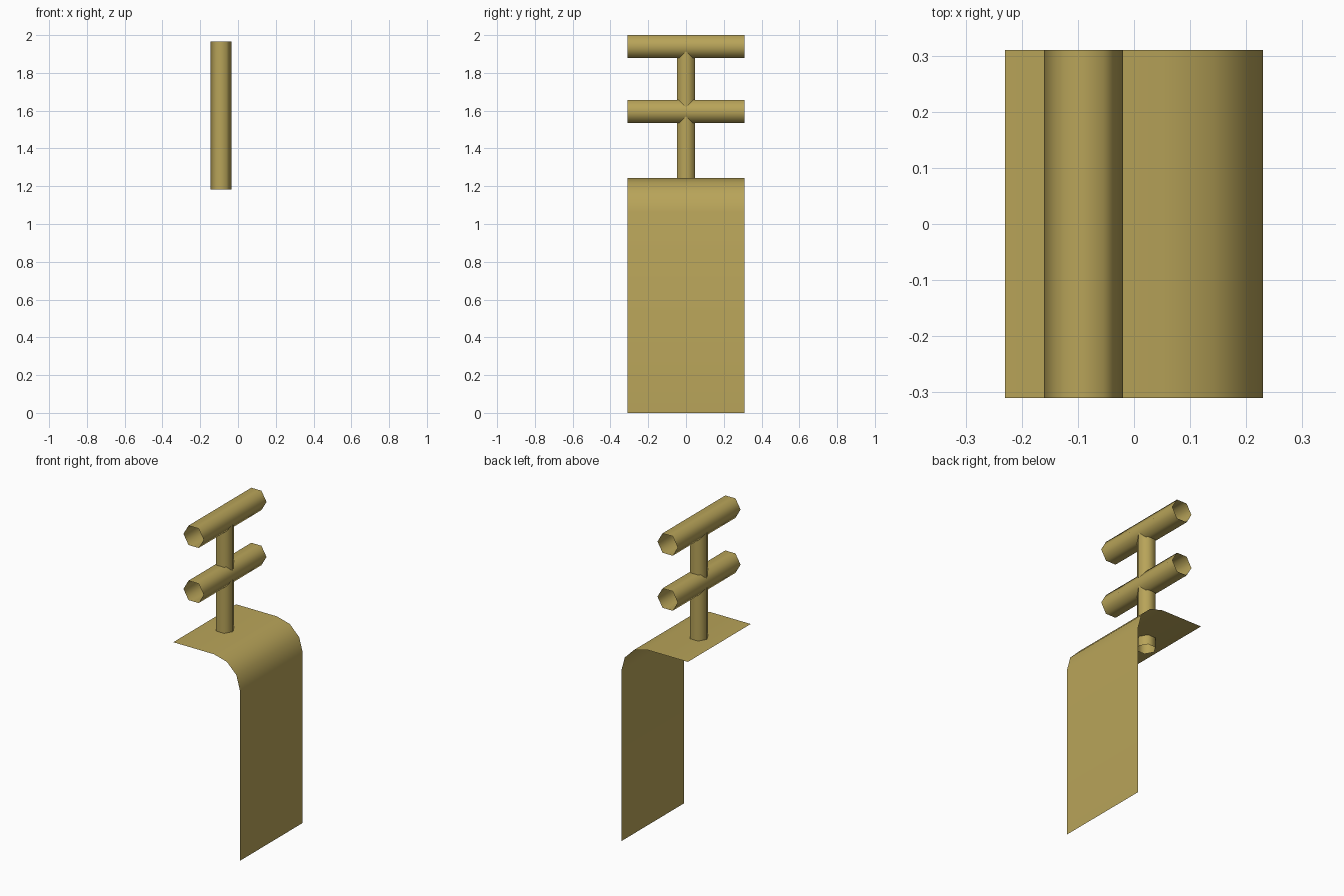
import bpy
import bmesh
from math import sin, cos, radians
from mathutils import Vector

cube = bpy.data.objects.get("Cube")
if cube:
    bpy.data.objects.remove(cube, do_unlink=True)

BRASS = (0.48, 0.37, 0.10, 1.0)
brass = bpy.data.materials.new("aged brass")
brass.use_nodes = True
brass.diffuse_color = BRASS
brass.node_tree.nodes["Principled BSDF"].inputs["Base Color"].default_value = BRASS


def sweep(name, profile, direction, closed):
    """Extrude a profile along a direction into a smooth, open-ended shell."""
    bm = bmesh.new()
    direction = Vector(direction)
    near = [bm.verts.new(p) for p in profile]
    far = [bm.verts.new(Vector(p) + direction) for p in profile]
    count = len(profile)
    for i in range(count if closed else count - 1):
        j = (i + 1) % count
        bm.faces.new((near[i], near[j], far[j], far[i])).smooth = True
    mesh = bpy.data.meshes.new(name)
    bm.to_mesh(mesh)
    bm.free()
    mesh.materials.append(brass)
    obj = bpy.data.objects.new(name, mesh)
    bpy.context.collection.objects.link(obj)
    return obj


HALF_WIDTH = 0.31
POST_X = -0.09
hexagon = [(cos(radians(a)), sin(radians(a))) for a in range(0, 360, 60)]

# Bent sheet: flat top, rounded bend, long vertical drop
top, edge, bend = 1.243, 0.23, 0.178
arc = [(edge - bend + bend * sin(radians(a)), top - bend + bend * cos(radians(a)))
       for a in (0, 30, 60, 90)]
outline = [(-edge, top)] + arc + [(edge, 0)]
sweep("bent_sheet", [(x, -HALF_WIDTH, z) for x, z in outline],
      (0, 2 * HALF_WIDTH, 0), False)

# Upright hexagonal post
sweep("post", [(POST_X + 0.056 * u, 0.056 * v, 1.182) for u, v in hexagon],
      (0, 0, 0.783), True)

# Two hollow crossbars, wound so that their faces point outwards
for name, height in (("lower_crossbar", 1.595), ("upper_crossbar", 1.939)):
    ring = [(POST_X + 0.07 * u, -HALF_WIDTH, height - 0.07 * v) for u, v in hexagon]
    sweep(name, ring, (0, 2 * HALF_WIDTH, 0), True)
